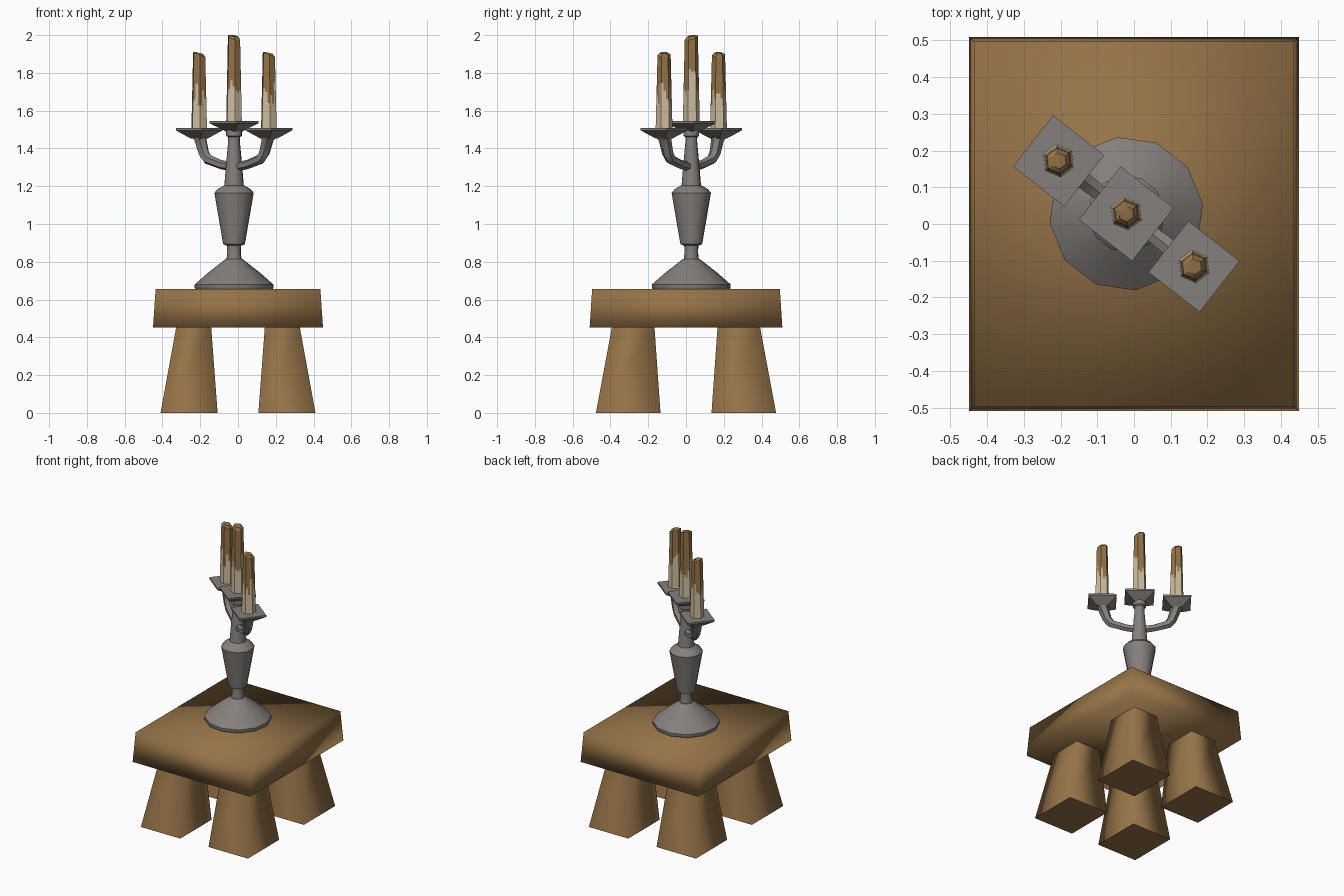
import bpy, math, random
from mathutils import Vector

if "Cube" in bpy.data.objects:
    bpy.data.objects.remove(bpy.data.objects["Cube"])

random.seed(4)


def material(name, rgb):
    m = bpy.data.materials.new(name)
    m.diffuse_color = (*rgb, 1)
    m.use_nodes = True
    m.node_tree.nodes["Principled BSDF"].inputs["Base Color"].default_value = m.diffuse_color
    return m


WOOD = material("warm brown", (0.30, 0.172, 0.063))
METAL = material("pewter grey", (0.235, 0.215, 0.2))
WAX = material("cream wax", (0.62, 0.51, 0.35))

CX, CY = -0.021, 0.028      # candelabrum centre
TURN = math.radians(7)      # rotation of its polygons
ARM = math.radians(-38)     # direction of the arms
ARM_LEN = 0.234


def loft(name, rings, mats, sharp=35, rule=None):
    """Skin a list of equal rings, capped at both ends."""
    n = len(rings[0])
    verts = [v for ring in rings for v in ring]
    faces = [tuple(reversed(range(n))), tuple(range(len(verts) - n, len(verts)))]
    for i in range(len(rings) - 1):
        for j in range(n):
            a, b = i * n + j, i * n + (j + 1) % n
            faces.append((a, b, b + n, a + n))
    me = bpy.data.meshes.new(name)
    me.from_pydata(verts, [], faces)
    for m in mats:
        me.materials.append(m)
    for p in me.polygons:
        p.use_smooth = True
        if rule:
            p.material_index = rule(p.center)
    me.set_sharp_from_angle(angle=math.radians(sharp))
    ob = bpy.data.objects.new(name, me)
    bpy.context.collection.objects.link(ob)
    return ob


def rect(x0, x1, y0, y1, z):
    return [(x0, y0, z), (x1, y0, z), (x1, y1, z), (x0, y1, z)]


def turned(name, cx, cy, profile, sides, mats, sharp=35):
    rings = [[(cx + r * math.cos(TURN + math.tau * k / sides),
               cy + r * math.sin(TURN + math.tau * k / sides), z)
              for k in range(sides)] for r, z in profile]
    return loft(name, rings, mats, sharp)


# Table: tapered slab with soft shading
loft("table_top", [rect(-0.45, 0.45, -0.51, 0.51, 0.452),
                   rect(-0.436, 0.436, -0.497, 0.497, 0.656)], [WOOD], 180)

# Splayed square legs, smooth round the sides, flat underneath
for sx, xname in ((-1, "left"), (1, "right")):
    for sy, yname in ((-1, "front"), (1, "back")):
        rings = []
        for x0, x1, y0, y1, z in ((0.108, 0.41, 0.135, 0.477, 0),
                                  (0.142, 0.327, 0.167, 0.392, 0.455)):
            xs, ys = sorted((sx * x0, sx * x1)), sorted((sy * y0, sy * y1))
            rings.append(rect(*xs, *ys, z))
        leg = loft(f"{yname}_{xname}_leg", rings, [WOOD], 180)
        for p in list(leg.data.polygons)[:2]:
            p.use_smooth = False

# Candelabrum foot and stem
turned("candelabrum_foot", CX, CY,
       [(0.205, 0.655), (0.21, 0.662), (0.21, 0.68), (0.135, 0.745),
        (0.06, 0.803), (0.045, 0.815)], 12, [METAL])
turned("candelabrum_stem", CX, CY,
       [(0.042, 0.80), (0.036, 0.85), (0.038, 0.885), (0.058, 0.893),
        (0.105, 1.165), (0.088, 1.185), (0.052, 1.205), (0.043, 1.31),
        (0.031, 1.44), (0.032, 1.46), (0.042, 1.467), (0.042, 1.50)],
       12, [METAL])


def arm(name, angle):
    """Six-sided bent tube from the stem up to an outer plate."""
    out = Vector((math.cos(angle), math.sin(angle), 0))
    side = Vector((-out.y, out.x, 0))
    path = [(0.0, 1.30, 0.026, 90), (0.09, 1.315, 0.024, 80),
            (0.178, 1.343, 0.028, 55), (0.203, 1.375, 0.03, 25),
            (0.226, 1.445, 0.034, 8), (0.234, 1.462, 0.045, 0)]
    rings = []
    for d, z, r, lean in path:
        t = math.radians(lean)
        up = out * math.cos(t) - Vector((0, 0, math.sin(t)))
        c = Vector((CX, CY, z)) + out * d
        rings.append([c + up * r * math.cos(k * math.tau / 6)
                      + side * r * math.sin(k * math.tau / 6) for k in range(6)])
    loft(name, rings, [METAL], 50)


def plate(name, cx, cy, z, r):
    """Square drip tray, narrow below."""
    turned(name, cx, cy, [(0.045, z - 0.055), (0.07, z - 0.042),
                          (r, z - 0.012), (r, z)], 4, [METAL])


def candle(name, cx, cy, z0, z1, slope):
    """Hexagonal candle: brown above, ragged cream wax below."""
    split, rows = 3, 28
    corners = [Vector((math.cos(a), math.sin(a))) for a in
               (TURN + math.radians(30 + 60 * k) for k in range(6))]
    outline = [corners[k].lerp(corners[(k + 1) % 6], s / split)
               for k in range(6) for s in range(split)]
    rings = []
    for i in range(rows + 1):
        t = i / rows
        r = 0.045 - 0.010 * t
        ring = []
        for p in outline:
            tip = z1 - 0.014 + slope[0] * p.x + slope[1] * p.y
            ring.append((cx + p.x * r, cy + p.y * r, z0 + (tip - z0) * t))
        rings.append(ring)
    # rounded shoulder into the cap
    rings.append([(cx + p.x * 0.022, cy + p.y * 0.022,
                   z1 - 0.004 + (slope[0] * p.x + slope[1] * p.y) * 0.4)
                  for p in outline])
    n = len(outline)
    edge = [z0 + (z1 - z0) * (0.47 + random.uniform(-0.17, 0.17)) for _ in range(n)]

    def rule(c):
        a = math.atan2(c.y - cy, c.x - cx) - TURN - math.radians(30)
        return 1 if c.z < edge[int((a % math.tau) / math.tau * n) % n] else 0

    ob = loft(name, rings, [WOOD, WAX], 30, rule)
    ob.data.polygons[1].material_index = 0


# Centre holder and candle
plate("centre_plate", CX, CY, 1.545, 0.13)
candle("centre_candle", CX, CY, 1.54, 2.0, (-0.010, 0.010))

# Outer holders and candles
for nm, ang in (("right", ARM), ("left", ARM + math.pi)):
    x, y = CX + ARM_LEN * math.cos(ang), CY + ARM_LEN * math.sin(ang)
    arm(f"{nm}_arm", ang)
    plate(f"{nm}_plate", x, y, 1.508, 0.125)
    candle(f"{nm}_candle", x, y, 1.50, 1.91, (-0.014, 0.0))
